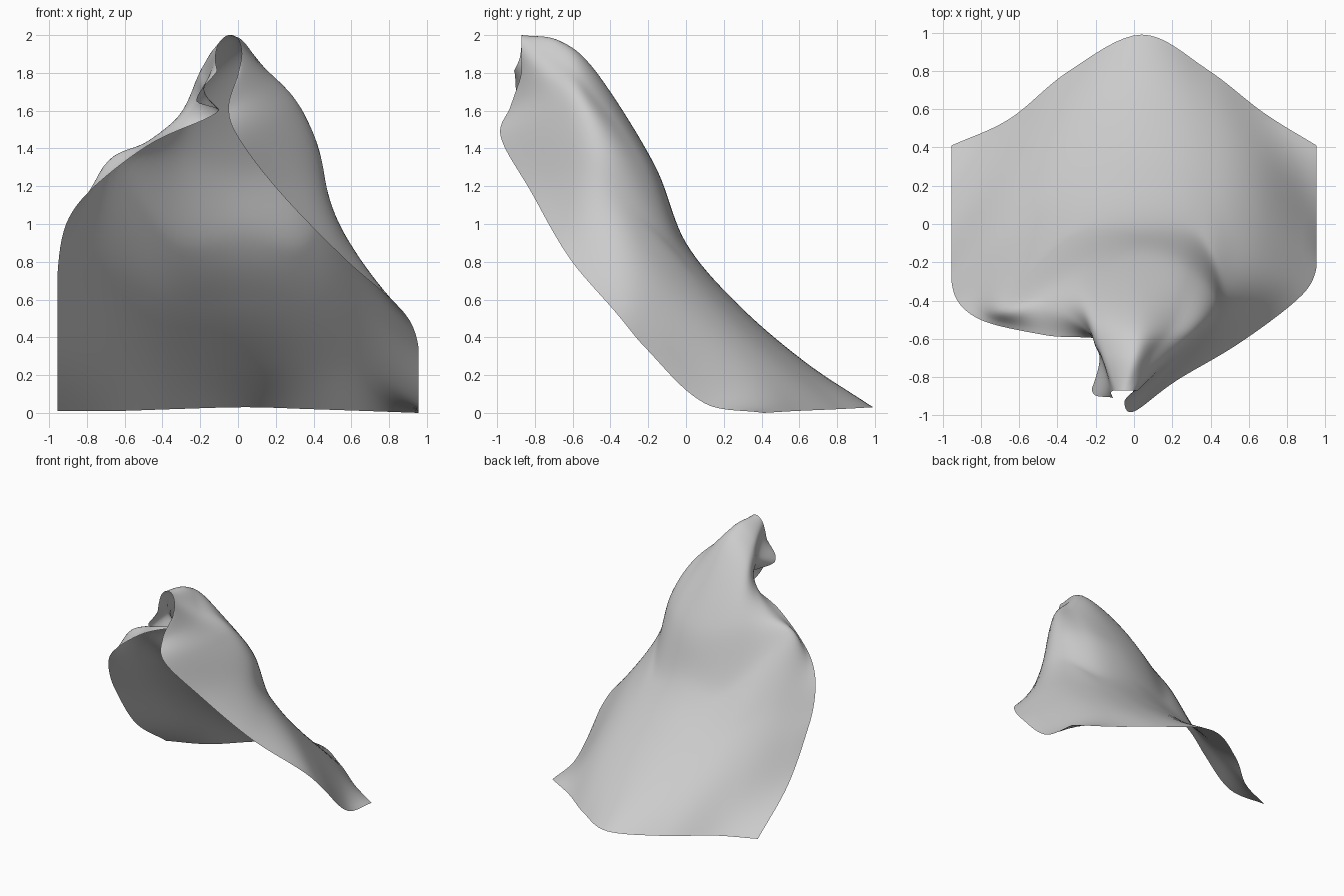
import bpy, bmesh
from mathutils import Vector

if "Cube" in bpy.data.objects:
    bpy.data.objects.remove(bpy.data.objects["Cube"])

ROWS, COLS = 70, 48          # resolution down the cloth / across it


def hermite(knots, pts, t):
    """Smooth curve through pts placed at the given knots."""
    n = len(pts)

    def slope(i):
        a, b = max(i - 1, 0), min(i + 1, n - 1)
        return (pts[b] - pts[a]) / (knots[b] - knots[a])
    i = 0
    while i < n - 2 and t > knots[i + 1]:
        i += 1
    h = knots[i + 1] - knots[i]
    s = (t - knots[i]) / h
    return ((2*s**3 - 3*s**2 + 1) * pts[i] + (s**3 - 2*s**2 + s) * h * slope(i)
            + (3*s**2 - 2*s**3) * pts[i + 1] + (s**3 - s**2) * h * slope(i + 1))


def guide(knots, *pts):
    return knots, [Vector(p) for p in pts]


BACK = (0, 1, 2, 3, 4, 7)
SIDE = (0, 1, 2, 3, 4, 5, 7)

# Fold lines running from the hood rim down to the hem
left_edge = guide((0, 1, 1.45, 3, 4, 4.6, 5.2, 6.1, 7), (-.11, -.91, 1.81), (-.22, -.86, 1.65),
                  (-.1, -.64, 1.6), (-.47, -.58, 1.42), (-.78, -.51, 1.18), (-.91, -.42, 1.0),
                  (-.955, -.29, .74), (-.955, .0, .32), (-.955, .41, .01))
left_side = guide(SIDE, (-.12, -.88, 1.88), (-.17, -.72, 1.75), (-.24, -.56, 1.64),
                  (-.46, -.42, 1.44), (-.67, -.38, 1.28), (-.67, -.06, .76), (-.65, .55, .01))
left_back = guide(BACK, (-.1, -.87, 1.96), (-.16, -.68, 1.88), (-.22, -.48, 1.73),
                  (-.28, -.25, 1.38), (-.33, -.04, .88), (-.34, .8, .02))
ridge = guide((0, 1, 2, 3, 4, 5, 6, 7), (-.05, -.87, 2.0), (0, -.67, 1.97), (.02, -.48, 1.81),
              (.03, -.17, 1.32), (.03, 0, .9), (.03, .28, .57), (.03, .63, .27), (.04, .99, .03))
right_back = guide(BACK, (0, -.87, 1.98), (.09, -.69, 1.88), (.2, -.52, 1.73),
                   (.29, -.25, 1.36), (.33, -.04, .86), (.38, .81, .02))
right_side = guide(SIDE, (.02, -.87, 1.9), (.13, -.76, 1.77), (.31, -.6, 1.61),
                   (.43, -.48, 1.38), (.49, -.36, 1.08), (.61, -.08, .68), (.68, .58, .01))
right_edge = guide((0, 1, 2, 3, 4, 4.7, 5.2, 6.3, 7), (0, -.87, 1.79), (-.05, -.93, 1.62),
                   (0, -.98, 1.46), (.22, -.82, 1.17), (.57, -.61, .81), (.88, -.37, .53),
                   (.955, -.22, .35), (.955, .1, .05), (.955, .41, 0))
guides = [left_edge, left_side, left_back, ridge, right_back, right_side, right_edge]

# Draped hooded cloth, lofted across the fold lines
bm = bmesh.new()
grid = []
for r in range(ROWS + 1):
    section = [hermite(k, p, 7 * r / ROWS) for k, p in guides]
    row = []
    for c in range(COLS + 1):
        co = hermite(range(len(guides)), section, (len(guides) - 1) * c / COLS)
        co.x = max(-.955, min(.955, co.x))
        co.z = max(0, min(2, co.z))
        row.append(bm.verts.new(co))
    grid.append(row)
for r in range(ROWS):
    for c in range(COLS):
        f = bm.faces.new((grid[r][c], grid[r + 1][c], grid[r + 1][c + 1], grid[r][c + 1]))
        f.smooth = True

mesh = bpy.data.meshes.new("draped_cloth")
bm.to_mesh(mesh)
bm.free()
cloth = bpy.data.objects.new("draped_cloth", mesh)
bpy.context.collection.objects.link(cloth)

grey = bpy.data.materials.new("light grey cloth")
grey.diffuse_color = (.6, .6, .6, 1)
grey.use_nodes = True
grey.node_tree.nodes["Principled BSDF"].inputs["Base Color"].default_value = grey.diffuse_color
mesh.materials.append(grey)
